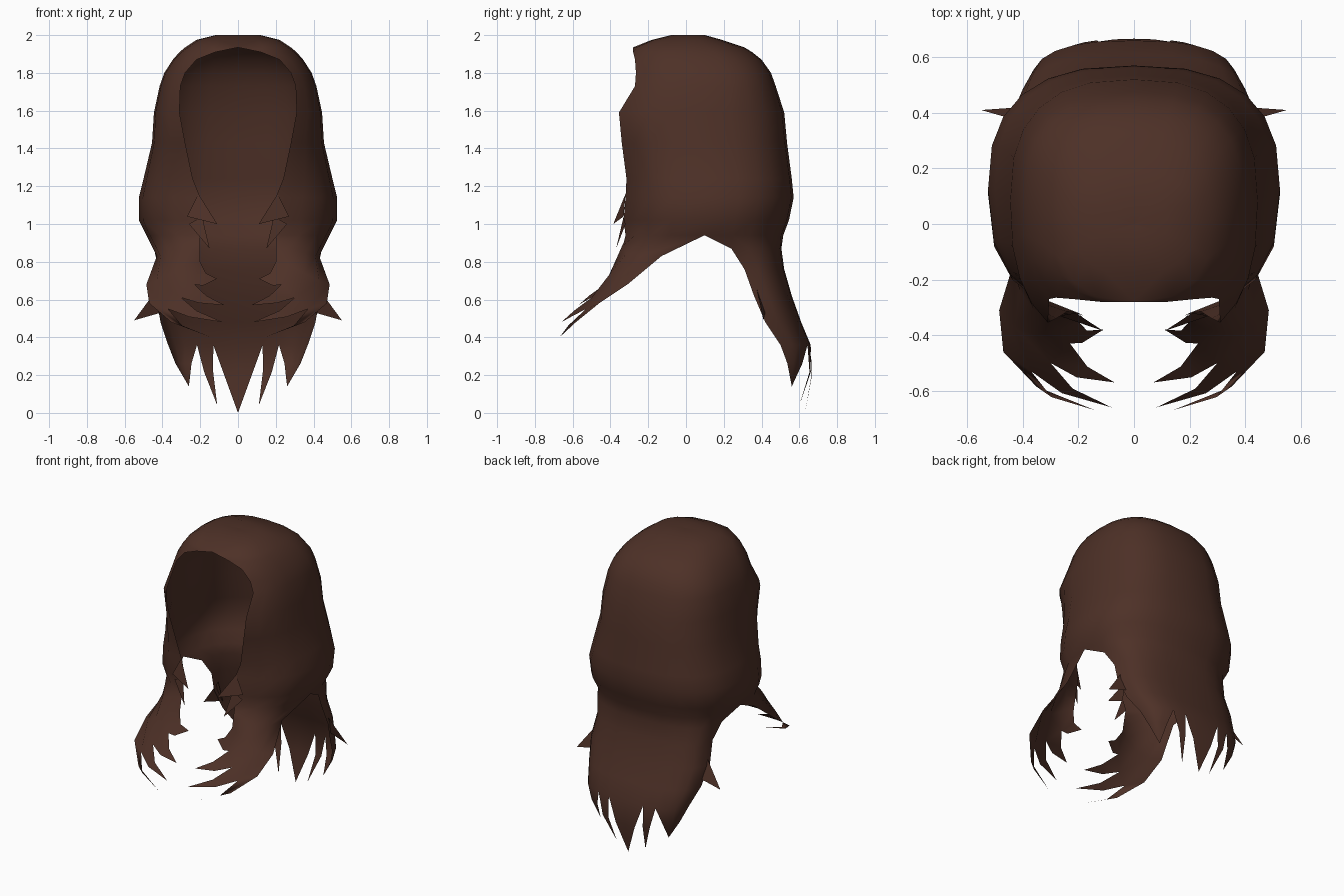
import bpy, bmesh
from math import sin, cos, asin, pi
from mathutils import Vector

cube = bpy.data.objects.get("Cube")
if cube:
    bpy.data.objects.remove(cube)

brown = bpy.data.materials.new("dark_brown_hair")
brown.use_nodes = True
colour = (0.075, 0.03, 0.02, 1)
brown.diffuse_color = colour
bsdf = brown.node_tree.nodes["Principled BSDF"]
bsdf.inputs["Base Color"].default_value = colour
bsdf.inputs["Roughness"].default_value = 0.9

POWER = 2 / 2.6      # squareness of the rounded sections
BACK, FRONT = 6, 4   # columns behind and ahead of the ear line


def back_arc(z, a, b, edge):
    """Half section from the back centre to the side."""
    ts = [pi / 2 * i / BACK for i in range(BACK + 1)]
    return [Vector((a * sin(t) ** POWER, edge + (b - edge) * max(cos(t), 0) ** POWER, z)) for t in ts]


def front_arc(z, a, f, mid, opening):
    """Half section from the side to the rim of the face opening."""
    end = pi / 2 - asin((opening / a) ** (1 / POWER))
    ts = [end * i / FRONT for i in range(FRONT + 1)]
    return [Vector((a * max(cos(t), 0) ** POWER, mid - (mid - f) * (sin(t) / sin(end)) ** POWER, z))
            for t in ts]


def grid(bm, rows):
    """Skin a list of rows with equal point counts."""
    verts = [[bm.verts.new(p) for p in row] for row in rows]
    for r, s in zip(verts, verts[1:]):
        for i in range(len(r) - 1):
            bm.faces.new((r[i], r[i + 1], s[i + 1], s[i]))


def spike(bm, base, tip, bulge=(0, 0, 0)):
    """Tapered strand end from a row of points to one tip."""
    tip, bulge = Vector(tip), Vector(bulge)
    middle = [p.lerp(tip, 0.45) + bulge for p in base]
    grid(bm, [base, middle])
    m = [bm.verts.new(p) for p in middle]
    t = bm.verts.new(tip)
    for i in range(len(m) - 1):
        bm.faces.new((m[i], m[i + 1], t))


def finish(name, bm):
    bmesh.ops.remove_doubles(bm, verts=bm.verts, dist=0.0005)
    bmesh.ops.recalc_face_normals(bm, faces=bm.faces)
    mesh = bpy.data.meshes.new(name)
    bm.to_mesh(mesh)
    bm.free()
    mesh.materials.append(brown)
    obj = bpy.data.objects.new(name, mesh)
    bpy.context.collection.objects.link(obj)
    mirror = obj.modifiers.new("mirror", "MIRROR")
    mirror.use_clip = True
    bpy.ops.object.select_all(action="DESELECT")
    obj.select_set(True)
    bpy.context.view_layer.objects.active = obj
    bpy.ops.object.shade_smooth()


# Cap: height, half width, back, front, half opening
cap = [
    (1.995, 0.001, 0.001, -0.001, 0),
    (2.0, 0.12, 0.1, -0.08, 0),
    (1.975, 0.22, 0.19, -0.18, 0),
    (1.935, 0.28, 0.31, -0.28, 0),
    (1.91, 0.31, 0.35, -0.28, 0.12),
    (1.87, 0.345, 0.40, -0.27, 0.22),
    (1.80, 0.39, 0.45, -0.265, 0.28),
    (1.73, 0.415, 0.475, -0.27, 0.305),
    (1.59, 0.445, 0.52, -0.355, 0.31),
    (1.43, 0.455, 0.535, -0.34, 0.28),
    (1.24, 0.50, 0.56, -0.315, 0.24),
    (1.14, 0.525, 0.57, -0.32, 0.20),
    (1.02, 0.525, 0.545, -0.33, 0.18),
    (0.94, 0.485, 0.515, -0.32, 0.20),
]
shell = bmesh.new()
rows = []
for z, a, b, f, o in cap:
    mid = (b + f) / 2
    rows.append(back_arc(z, a, b, mid) + front_arc(z, a, f, mid, o)[1:])
grid(shell, rows)

# Back mane: height, half width, back, front edge
mane = [rows[-1][:BACK + 1]] + [back_arc(*r) for r in (
    (0.87, 0.445, 0.505, 0.24),
    (0.76, 0.42, 0.52, 0.31),
    (0.62, 0.435, 0.56, 0.36),
    (0.48, 0.41, 0.61, 0.42),
    (0.36, 0.37, 0.66, 0.50))]
grid(shell, mane)
hem = mane[-1]
spike(shell, hem[:2], (0, 0.63, 0), (0, 0.02, 0))
spike(shell, hem[1:3], (0.11, 0.60, 0.04), (0.01, 0.03, 0))
spike(shell, hem[2:], (0.26, 0.56, 0.14), (0.01, 0.01, 0))

# Front lock: sweeps forward and inward from the side of the cap
lock = [rows[-1][BACK:]] + [[Vector(p) for p in row] for row in (
    ((0.43, -0.13, 0.83), (0.41, -0.24, 0.83), (0.36, -0.31, 0.85), (0.27, -0.34, 0.88), (0.20, -0.33, 0.90)),
    ((0.485, -0.31, 0.68), (0.43, -0.37, 0.70), (0.35, -0.40, 0.74), (0.26, -0.38, 0.79), (0.20, -0.34, 0.85)),
    ((0.47, -0.46, 0.58), (0.37, -0.53, 0.55), (0.30, -0.50, 0.61), (0.23, -0.43, 0.68), (0.20, -0.35, 0.80)))]
grid(shell, lock)
tips = (((0.14, -0.67, 0.40), (0.03, -0.03, -0.02)),
        ((0.08, -0.66, 0.48), (0.02, -0.02, -0.01)),
        ((0.07, -0.57, 0.57), (0.01, -0.02, -0.01)),
        ((0.11, -0.38, 0.71), (0.01, -0.02, -0.02)))
for i, (tip, bulge) in enumerate(tips):
    spike(shell, lock[-1][i:i + 2], tip, bulge)
finish("hair_shell", shell)

# Loose strands beside the face and at the sides of the mane
strands = {
    "upper_face_strand": (((0.21, -0.32, 1.16), (0.27, -0.33, 1.04)), (0.11, -0.385, 1.0)),
    "lower_face_strand": (((0.19, -0.33, 1.04), (0.26, -0.32, 1.0)), (0.15, -0.37, 0.87)),
    "side_strand": (((0.41, 0.37, 0.68), (0.41, 0.42, 0.53)), (0.55, 0.41, 0.49)),
}
for name, (base, tip) in strands.items():
    bm = bmesh.new()
    spike(bm, [Vector(p) for p in base], tip)
    finish(name, bm)
